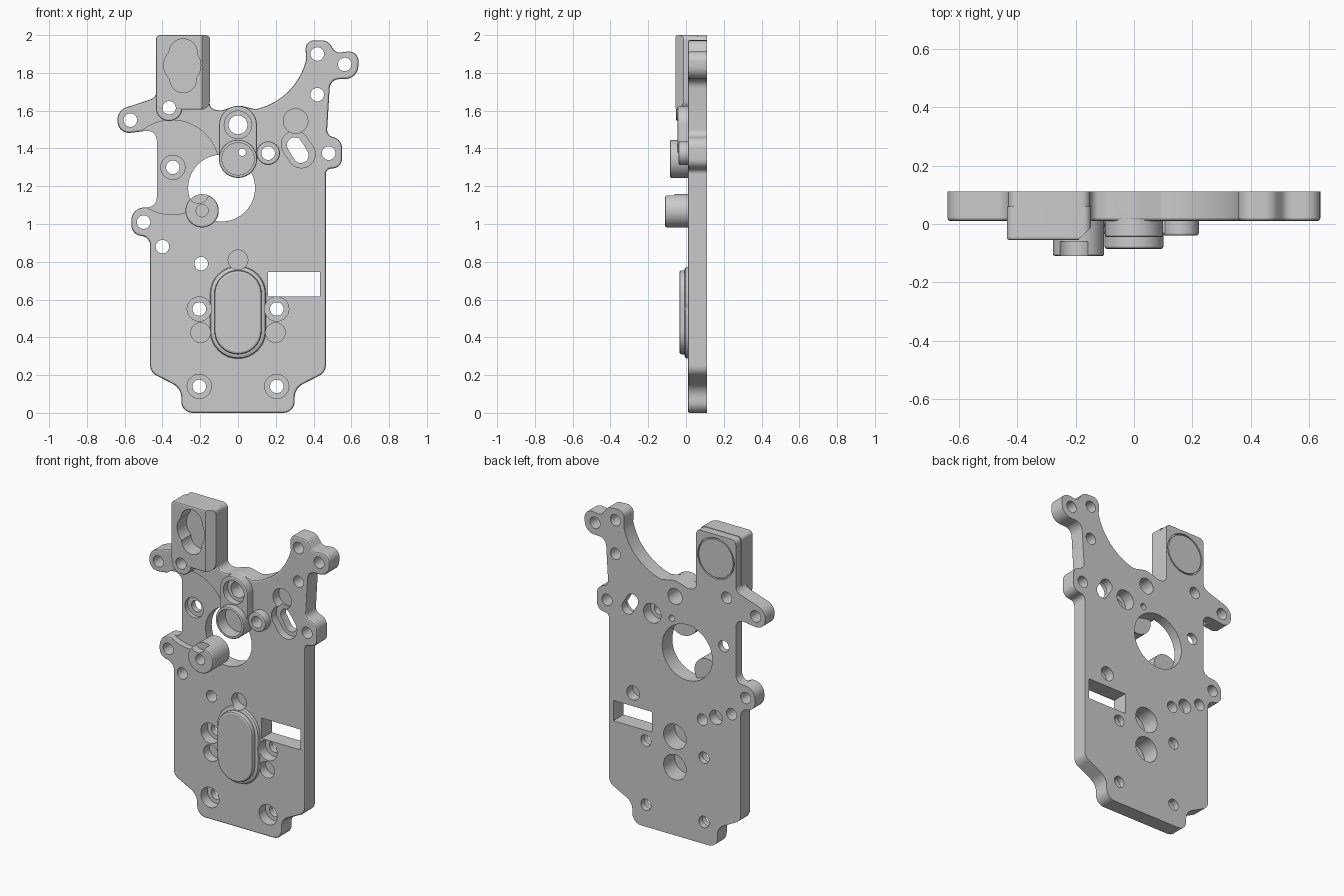
import bpy, bmesh
from math import sin, cos, pi, tan, radians
from mathutils import Vector

if "Cube" in bpy.data.objects:
    bpy.data.objects.remove(bpy.data.objects["Cube"])

metal = bpy.data.materials.new("grey_metal")
metal.use_nodes = True
GREY = (0.6, 0.6, 0.6, 1)
metal.diffuse_color = GREY
metal.node_tree.nodes["Principled BSDF"].inputs["Base Color"].default_value = GREY

FRONT, BACK = 0.01, 0.112


# ---- outlines in the x-z plane ----
def arc(c, r, a0, a1, n):
    return [(c[0] + r * cos(a0 + (a1 - a0) * i / n), c[1] + r * sin(a0 + (a1 - a0) * i / n))
            for i in range(n + 1)]


def circle(c, r, n=40):
    return arc(c, r, 0, 2 * pi, n)[:-1]


def stadium(p, q, r, n=16):
    d = Vector(q) - Vector(p)
    a = Vector((1, 0)).angle_signed(d) * -1
    return arc(q, r, a - pi / 2, a + pi / 2, n) + arc(p, r, a + pi / 2, a + 3 * pi / 2, n)


def rect(x0, z0, x1, z1):
    return [(x0, z0), (x1, z0), (x1, z1), (x0, z1)]


def filleted(corners, n=8):
    """Polygon from (x, z, radius) corners, each rounded by its radius."""
    out = []
    for i, (x, z, r) in enumerate(corners):
        p = Vector((x, z))
        a = Vector(corners[i - 1][:2]) - p
        b = Vector(corners[(i + 1) % len(corners)][:2]) - p
        ang = a.angle(b)
        if r == 0 or ang > 3.1:
            out.append((x, z))
            continue
        t = min(r / tan(ang / 2), 0.49 * a.length, 0.49 * b.length)
        r = t * tan(ang / 2)
        c = p + (a.normalized() + b.normalized()).normalized() * (r / sin(ang / 2))
        s, e = p + a.normalized() * t - c, p + b.normalized() * t - c
        turn = pi - ang
        for k in range(n + 1):
            f = k / n
            out.append(tuple(c + (s * sin((1 - f) * turn) + e * sin(f * turn)) / sin(turn)))
    return out


# ---- solids ----
def prism(name, outline, y0, y1, bevel=0.0):
    """Extrude an outline from y0 (front) to y1 (back), rounding the front rim."""
    bm = bmesh.new()
    rim = bm.faces.new([bm.verts.new((x, y0, z)) for x, z in outline])
    edges = list(rim.edges)
    ext = bmesh.ops.extrude_face_region(bm, geom=[rim], use_keep_orig=True)
    moved = [g for g in ext["geom"] if isinstance(g, bmesh.types.BMVert)]
    bmesh.ops.translate(bm, verts=moved, vec=(0, y1 - y0, 0))
    bmesh.ops.recalc_face_normals(bm, faces=bm.faces)
    if bevel:
        bmesh.ops.bevel(bm, geom=edges, offset=bevel, segments=2, profile=0.5, affect='EDGES')
    me = bpy.data.meshes.new(name)
    bm.to_mesh(me)
    bm.free()
    ob = bpy.data.objects.new(name, me)
    bpy.context.collection.objects.link(ob)
    me.materials.append(metal)
    return ob


def combine(target, tool, op):
    m = target.modifiers.new(op.lower(), 'BOOLEAN')
    m.operation, m.solver, m.object = op, 'EXACT', tool
    bpy.context.view_layer.objects.active = target
    bpy.ops.object.modifier_apply(modifier=m.name)
    bpy.data.objects.remove(tool)


def cut(target, outline, y0=-0.3, y1=0.3):
    combine(target, prism("cutter", outline, y0, y1), 'DIFFERENCE')


def add(target, name, outline, y0, y1, bevel=0.008):
    combine(target, prism(name, outline, y0, y1, bevel), 'UNION')


# ---- plate outline: foot, right side, upper right lugs, sweep, left side ----
right = [(-.3, 0, .06), (.3, 0, .06), (.3, .13, .08), (.465, .215, .06),
         (.465, 1.29, .03), (.55, 1.3, .065), (.55, 1.445, .065), (.47, 1.47, .04),
         (.488, 1.765, .05), (.635, 1.77, .07), (.64, 1.92, .07), (.52, 1.905, .04),
         (.475, 1.97, .05), (.355, 1.975, .065)]
sweep = [(x, z, 0) for x, z in arc((.02, 1.95), .35, radians(-13), radians(-78), 20)]
left = [(.0, 1.63, .1), (-.09, 1.6, .05), (-.15, 1.61, .05), (-.15, 1.997, .03),
        (-.43, 1.997, .03), (-.43, 1.67, .05), (-.645, 1.6, .07), (-.63, 1.475, .07),
        (-.43, 1.5, .05), (-.43, 1.09, .05), (-.565, 1.085, .07), (-.565, .945, .07),
        (-.465, .93, .05), (-.465, .215, .06), (-.3, .13, .08)]
plate = prism("mounting_plate", filleted(right + sweep + left), FRONT, BACK, 0.01)

# shallow round pocket and main bore
cut(plate, circle((-.35, 1.3), .25, 64), -0.3, 0.05)
cut(plate, circle((-.087, 1.19), .177, 64))

# tall block with its foot boss and a chamfered corner
block = prism("tall_block", filleted([(-.435, 1.605, .03), (-.148, 1.605, .05),
                                      (-.148, 2, .025), (-.435, 2, .025)]), -.055, .06, .008)
bpy.ops.mesh.primitive_cube_add(size=1, location=(-.148, -.055, 1.8), rotation=(0, 0, pi / 4))
chamfer = bpy.context.object
chamfer.scale = (.06, .06, 1)
bpy.context.view_layer.update()
combine(block, chamfer, 'DIFFERENCE')
combine(plate, block, 'UNION')
add(plate, "foot_boss", circle((-.365, 1.615), .07), -.053, .06)

# double hub, cup and side boss
HUB, CUP, SIDE = (0, 1.525), (0, 1.345), (.16, 1.375)
add(plate, "hub", stadium(CUP, HUB, .1), -.045, .03)
add(plate, "cup", circle(CUP, .101), -.085, .025)
add(plate, "side_boss", circle(SIDE, .062), -.04, .04)
add(plate, "side_web", stadium((.03, 1.375), (.14, 1.375), .03), -.03, .035, 0)

# notched post
POST = (-.19, 1.07)
post = prism("post", circle(POST, .088), -.11, .06, .008)
cut(post, circle((-.21, 1.165), .055), -.3, -.06)
combine(plate, post, 'UNION')

# long oval housing with a soft skirt
LOW, HIGH = (0, .435), (0, .63)
add(plate, "oval_skirt", stadium(LOW, HIGH, .148), -.008, .04, .016)
add(plate, "oval_housing", stadium(LOW, HIGH, .125), -.035, .045, .012)

# through holes
for c in [(-.57, 1.55), (-.365, 1.615), (-.5, 1.01), (-.4, .88), (-.195, .79),
          (.42, 1.9), (.565, 1.845), (.42, 1.685), (.48, 1.375), SIDE]:
    cut(plate, circle(c, .036, 28))
cut(plate, circle(HUB, .05))
cut(plate, circle((.022, 1.38), .02, 20))
cut(plate, rect(.16, .615, .435, .745))
cut(plate, stadium((.3, 1.418), (.333, 1.364), .041))

# front recesses
cut(plate, circle(HUB, .073), -.3, .0)
cut(plate, circle(CUP, .085), -.3, -.005)
cut(plate, stadium((.302, 1.42), (.336, 1.37), .073), -.3, .06)
cut(plate, circle((.305, 1.545), .065), -.3, .07)
cut(plate, circle((0, .81), .052), -.3, .07)
cut(plate, circle(POST, .032), -.3, -.03)
for c in [(-.205, .55), (.205, .55), (-.205, .14), (.205, .14), (-.345, 1.3)]:
    cut(plate, circle(c, .064), -.3, .075)
    cut(plate, circle(c, .036, 28))
for s in (-1, 1):
    cut(plate, circle((s * .198, .425), .052), -.3, .07)

# lobed recess in the block
for c, r in [((-.295, 1.84), .098), ((-.29, 1.905), .075), ((-.29, 1.765), .07)]:
    cut(plate, circle(c, r), -.3, .04)

# back recesses and the groove round the block's plug
for c, r, y in [(LOW, .08, .0), (HIGH, .08, .0), ((-.29, .83), .045, .05),
                ((.295, .83), .045, .05), (SIDE, .062, .04)]:
    cut(plate, circle(c, r), y, .3)
ring = prism("groove", circle((-.29, 1.845), .13), .1, .2)
cut(ring, circle((-.29, 1.845), .122))
combine(plate, ring, 'DIFFERENCE')

# finish
bpy.ops.object.select_all(action='DESELECT')
plate.select_set(True)
bpy.context.view_layer.objects.active = plate
bpy.ops.object.shade_smooth_by_angle(angle=radians(20))
